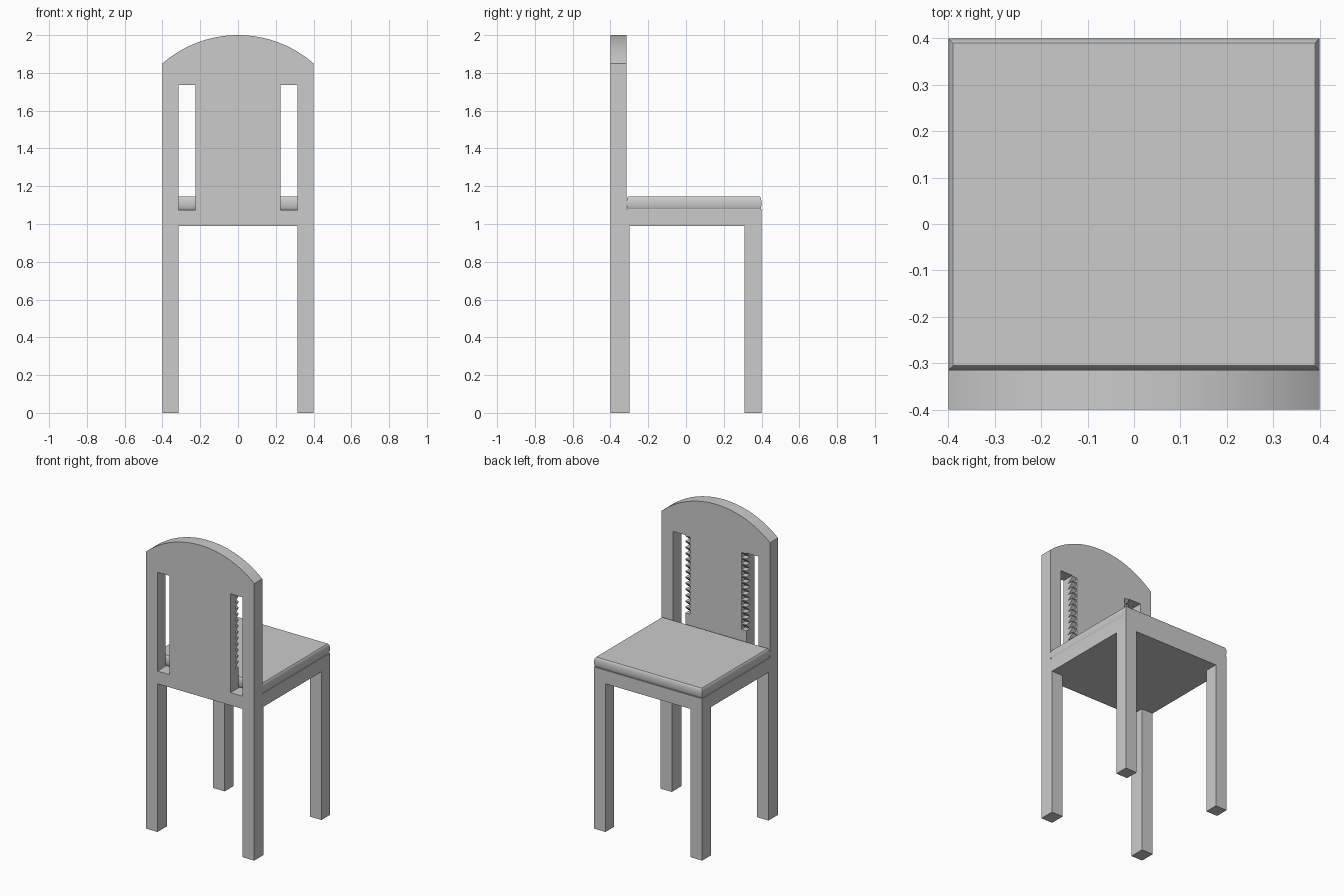
import bpy, bmesh, math

if "Cube" in bpy.data.objects:
    bpy.data.objects.remove(bpy.data.objects["Cube"])

grey = bpy.data.materials.new("plain grey")
grey.use_nodes = True
grey.diffuse_color = (0.6, 0.6, 0.6, 1)
grey.node_tree.nodes["Principled BSDF"].inputs["Base Color"].default_value = (0.6, 0.6, 0.6, 1)


def make_object(name, bm):
    bmesh.ops.recalc_face_normals(bm, faces=bm.faces)
    mesh = bpy.data.meshes.new(name)
    bm.to_mesh(mesh)
    bm.free()
    mesh.materials.append(grey)
    obj = bpy.data.objects.new(name, mesh)
    bpy.context.collection.objects.link(obj)
    return obj


def prism(name, points, axis, start, end):
    """Extrude a profile along x (points are y, z) or along y (points are x, z)."""
    bm = bmesh.new()
    place = (lambda p: (start, *p)) if axis == "x" else (lambda p: (p[0], start, p[1]))
    face = bm.faces.new([bm.verts.new(place(p)) for p in points])
    moved = bmesh.ops.extrude_face_region(bm, geom=[face])["geom"]
    shift = (end - start, 0, 0) if axis == "x" else (0, end - start, 0)
    bmesh.ops.translate(bm, verts=[g for g in moved if isinstance(g, bmesh.types.BMVert)], vec=shift)
    return make_object(name, bm)


def rect(a, b, low, high):
    return [(a, low), (b, low), (b, high), (a, high)]


def select(obj):
    bpy.ops.object.select_all(action="DESELECT")
    obj.select_set(True)
    bpy.context.view_layer.objects.active = obj


def combine(target, cutter, operation="DIFFERENCE"):
    cutter.hide_render = True
    select(target)
    mod = target.modifiers.new("cut", "BOOLEAN")
    mod.solver = "EXACT"
    mod.operation = operation
    mod.object = cutter
    bpy.ops.object.modifier_apply(modifier=mod.name)
    bpy.data.objects.remove(cutter)


# Frame: side silhouette of seat block and backrest
HALF, SEAT, BACK = 0.4, 1.08, -0.315
frame = prism("chair_frame", [(-HALF, 0), (HALF, 0), (HALF, SEAT), (BACK, SEAT),
                              (BACK, 2.1), (-HALF, 2.1)], "x", -HALF, HALF)

# Curved top of the backrest
radius = 0.608
spread = math.radians(50)
arc = [(radius * math.sin(a), 2 - radius + radius * math.cos(a))
       for a in (spread * (1 - i / 24) for i in range(49))]
outline = [(-0.6, -0.1), (0.6, -0.1), (0.6, arc[0][1])] + arc + [(-0.6, arc[-1][1])]
combine(frame, prism("top_cutter", outline, "y", -0.6, 0.6), "INTERSECT")

# Openings between the legs
combine(frame, prism("front_cutter", rect(-0.315, 0.315, -0.1, 0.99), "y", -0.6, 0.6))
combine(frame, prism("side_cutter", rect(-0.3, 0.31, -0.1, 0.99), "x", -0.6, 0.6))

# Slots in the backrest, with a row of notches on each inner edge
for side in (-1, 1):
    a, b = sorted((side * 0.225, side * 0.315))
    combine(frame, prism("slot_cutter", rect(a, b, 1.075, 1.735), "y", -0.5, -0.2))
    for i in range(13):
        z = 1.215 + i * 0.04
        tooth = [(-0.355, z), (-0.3, z), (-0.3, z + 0.036), (BACK, z + 0.034)]
        combine(frame, prism("notch_cutter", tooth, "x", side * 0.19, side * 0.25))

# Cushion: square rings stacked along a rounded edge
bm = bmesh.new()
rings = []
steps = 10
for i in range(steps + 1):
    t = math.radians(-80 + 160 * i / steps)
    inset = 0.012 * (1 - math.cos(t))
    z = 1.11 + 0.035 * math.sin(t) / math.sin(math.radians(80))
    x, y0, y1 = HALF - inset, BACK + inset, HALF - inset
    rings.append([bm.verts.new(p) for p in ((-x, y0, z), (x, y0, z), (x, y1, z), (-x, y1, z))])
for low, high in zip(rings, rings[1:]):
    for k in range(4):
        n = (k + 1) % 4
        bm.faces.new((low[k], low[n], high[n], high[k]))
bm.faces.new(rings[0])
bm.faces.new(rings[-1])
cushion = make_object("seat_cushion", bm)

for obj in (frame, cushion):
    select(obj)
    bpy.ops.object.shade_smooth_by_angle(angle=math.radians(25))
